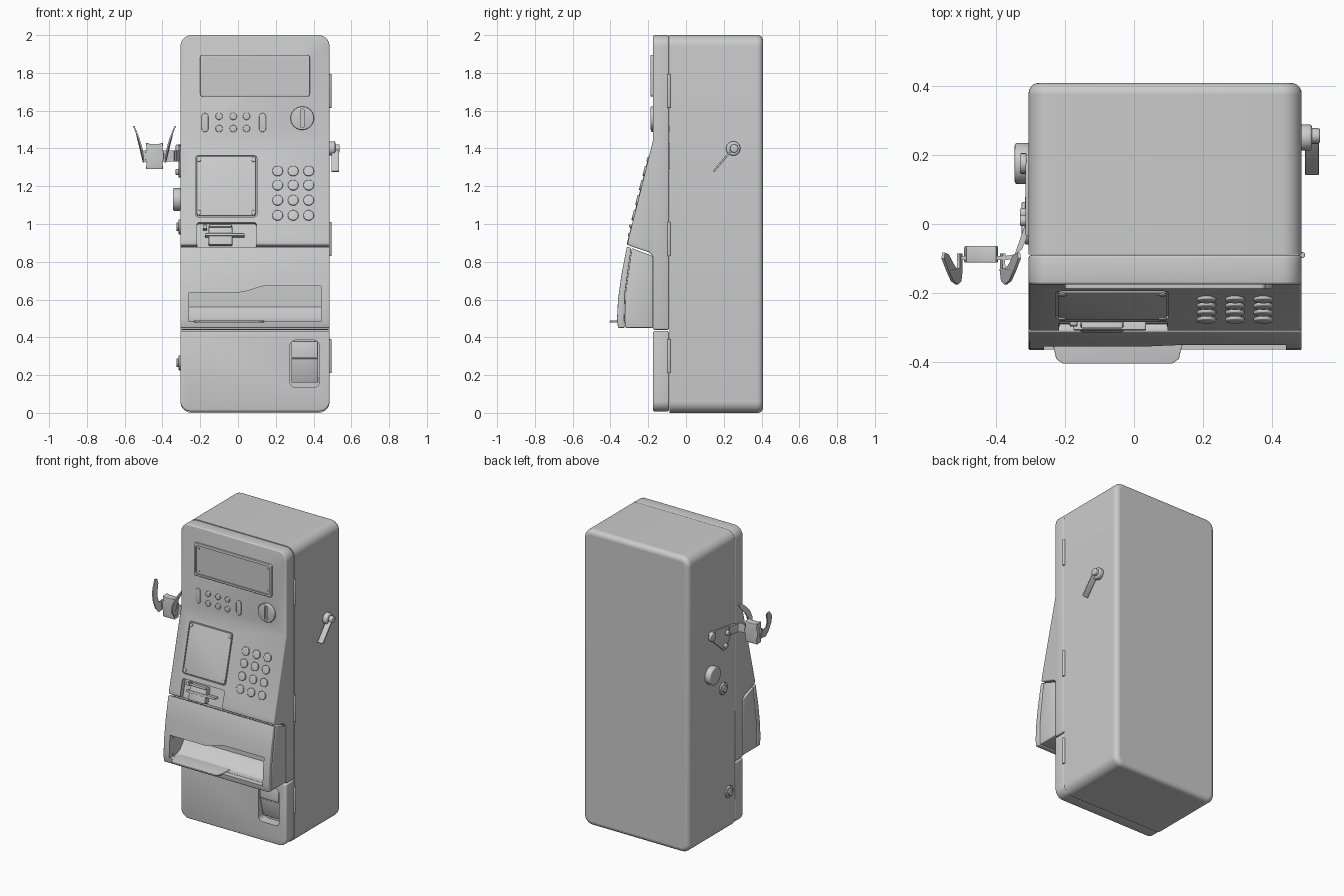
import bpy, bmesh, math
from math import sin, cos, pi, radians
from mathutils import Matrix, Vector

if "Cube" in bpy.data.objects:
    bpy.data.objects.remove(bpy.data.objects["Cube"])

grey = bpy.data.materials.new("plain_grey")
grey.use_nodes = True
grey.diffuse_color = (0.6, 0.6, 0.6, 1)
grey.node_tree.nodes["Principled BSDF"].inputs["Base Color"].default_value = (0.6, 0.6, 0.6, 1)

XL, XR = -0.305, 0.485          # cabinet sides
FRONT, SEAM, BACK = -0.175, -0.09, 0.408
TILT = math.atan(0.25)


def smooth(ob):
    bpy.ops.object.select_all(action="DESELECT")
    ob.select_set(True)
    bpy.context.view_layer.objects.active = ob
    bpy.ops.object.shade_smooth_by_angle(angle=radians(32))


def prism(name, pts, axis, a, b, bevel=0, corner=None, segs=3):
    """Extrude a 2D outline along an axis; corner = (edge test, radius)."""
    place = {"x": lambda p, t: (t, p[0], p[1]), "y": lambda p, t: (p[0], t, p[1]),
             "z": lambda p, t: (p[0], p[1], t)}[axis]
    bm = bmesh.new()
    lo = [bm.verts.new(place(p, a)) for p in pts]
    hi = [bm.verts.new(place(p, b)) for p in pts]
    bm.faces.new(lo)
    bm.faces.new(hi)
    for i in range(len(pts)):
        j = (i + 1) % len(pts)
        bm.faces.new((lo[i], lo[j], hi[j], hi[i]))
    bmesh.ops.recalc_face_normals(bm, faces=bm.faces)
    if corner:
        test, radius = corner
        edges = [e for e in bm.edges if test(e.verts[0].co, e.verts[1].co)]
        bmesh.ops.bevel(bm, geom=edges, offset=radius, segments=8, profile=0.5, affect="EDGES")
    if bevel:
        edges = [e for e in bm.edges if e.calc_face_angle(0) > radians(40)]
        bmesh.ops.bevel(bm, geom=edges, offset=bevel, segments=segs, profile=0.5,
                        affect="EDGES", clamp_overlap=True)
    me = bpy.data.meshes.new(name)
    bm.to_mesh(me)
    bm.free()
    ob = bpy.data.objects.new(name, me)
    bpy.context.collection.objects.link(ob)
    me.materials.append(grey)
    smooth(ob)
    return ob


def cut(ob, *cutters):
    for c in cutters:
        m = ob.modifiers.new("cut", "BOOLEAN")
        m.operation, m.object, m.solver = "DIFFERENCE", c, "EXACT"
    bpy.context.view_layer.update()
    ev = ob.evaluated_get(bpy.context.evaluated_depsgraph_get())
    me = bpy.data.meshes.new_from_object(ev)
    ob.modifiers.clear()
    ob.data = me
    smooth(ob)


def drop(*obs):
    for o in obs:
        bpy.data.objects.remove(o)


def rounded(w, h, r, cx=0, cz=0, n=5):
    out = []
    for k, (sx, sz) in enumerate(((1, 1), (-1, 1), (-1, -1), (1, -1))):
        for i in range(n + 1):
            t = (k + i / n) * pi / 2
            out.append((cx + sx * (w / 2 - r) + r * cos(t), cz + sz * (h / 2 - r) + r * sin(t)))
    return out


def circle(r, cx=0, cz=0, n=24):
    return [(cx + r * cos(2 * pi * i / n), cz + r * sin(2 * pi * i / n)) for i in range(n)]


def on_slope(ob, x, z):
    ob.matrix_world = Matrix.Translation((x, FRONT - (1.44 - z) * 0.25, z)) @ Matrix.Rotation(-TILT, 4, "X")
    return ob


def along_y(p, q):
    return abs(p.x - q.x) < 1e-4 and abs(p.z - q.z) < 1e-4


# Cabinet body
rear = [(SEAM + .002, 0), (BACK, 0), (BACK, 2), (SEAM + .002, 2)]
body = prism("cabinet_body", rear, "x", XL, XR, corner=(along_y, .06))
bm = bmesh.new()
bm.from_mesh(body.data)
rim = [e for e in bm.edges if all(v.co.y > BACK - 1e-3 for v in e.verts)]
bmesh.ops.bevel(bm, geom=rim, offset=.03, segments=5, profile=.5, affect="EDGES")
bm.to_mesh(body.data)
bm.free()
smooth(body)

# Upper door with sloping console
console = [(SEAM, .44), (FRONT, .44), (FRONT, .83), (-.195, .85), (-.285, .88), (-.31, .89),
           (-.305, .92), (FRONT, 1.44), (FRONT, 2), (SEAM, 2)]
upper = prism("upper_door", console, "x", XL, XR, .008,
              (lambda p, q: along_y(p, q) and p.z > 1.9, .06))
card_cut = on_slope(prism("card_cutter", rounded(.315, .13, .012), "y", -.1, .035), -.06, .945)
coin_cut = prism("coin_cutter", rounded(.13, .13, .06, .34, 1.56), "y", -.3, FRONT + .006)
panel_cut = on_slope(prism("panel_cutter", rounded(.325, .335, .016), "y", -.1, .008), -.0625, 1.2)
cut(upper, card_cut, coin_cut, panel_cut)
drop(card_cut, coin_cut, panel_cut)

# Lower door with coin return
lower = prism("lower_door", [(SEAM, .008), (FRONT, .008), (FRONT, .433), (SEAM, .433)], "x", XL, XR,
              .008, (lambda p, q: along_y(p, q) and p.z < .1, .055))
hole = prism("return_cutter", rounded(.155, .25, .03, .3525, .26), "y", -.3, -.11)
cut(lower, hole)
drop(hole)
prism("return_flap", [(-.165, .285), (-.15, .292), (-.12, .165), (-.135, .16)], "x", .282, .423, .002)
prism("return_hood", [(-.172, .292), (-.166, .38), (-.11, .38), (-.11, .292)], "x", .282, .423, .004)

# Tray housing: rear box and curved front cover
box = prism("tray_box", [(FRONT, .45), (-.322, .45), (-.325, .5), (-.32, .64), (-.287, .872), (FRONT, .83)],
            "x", XL, XR, .006)
cover = prism("tray_cover", [(-.324, .45), (-.36, .45), (-.365, .5), (-.36, .6), (-.342, .73),
                             (-.313, .88), (-.289, .874), (-.322, .64), (-.327, .5)], "x", XL, XR, .006)
mouth = [(-.26, .485), (.44, .485), (.44, .672), (.14, .672), (.11, .665), (.04, .643), (.01, .638), (-.26, .638)]
tray_hole = prism("mouth_cutter", mouth, "y", -.5, -.2)
cut(box, tray_hole)
cut(cover, tray_hole)
drop(tray_hole)

# Tray shelf lip with raised rim
lip = [(-.235, -.345), (-.225, -.39), (-.205, -.404), (.11, -.404), (.13, -.39), (.14, -.345), (.14, -.21), (-.235, -.21)]
prism("tray_shelf", lip, "z", .478, .488, .002)
prism("tray_back_step", [(-.29, .485), (-.25, .5), (-.2, .56), (-.2, .485)], "x", -.26, .44)

# Display bezel
bezel = prism("display_bezel", rounded(.58, .222, .014, .09, 1.785), "y", -.188, -.17, .004)
glass = prism("bezel_cutter", rounded(.55, .19, .01, .09, 1.785), "y", -.3, -.181)
cut(bezel, glass)
drop(glass)
for sx in (-1, 1):
    for sz in (-1, 1):
        prism("display_screw", circle(.006, .09 + sx * .258, 1.785 + sz * .075, 10), "y", -.183, -.178)
        on_slope(prism("panel_screw", circle(.012, n=14), "y", -.008, .006, .002),
                 -.0625 + sx * .145, 1.2 + sz * .14)

# Selection buttons and indicator slots
for x in (-.1, -.025, .045):
    for z in (1.57, 1.505):
        prism("round_button", circle(.019, x, z, 20), "y", -.184, -.17, .004)
for x in (-.175, .13):
    prism("indicator_slot", rounded(.036, .1, .0175, x, 1.537), "y", -.181, -.17, .003)

# Coin slot
disc = prism("coin_disc", circle(.062, .34, 1.56, 40), "y", -.188, -.165, .005)
slit = prism("slit_cutter", rounded(.018, .1, .008, .34, 1.56), "y", -.3, -.172)
cut(disc, slit)
drop(slit)

# Information panel and keypad
on_slope(prism("information_panel", rounded(.313, .323, .012), "y", -.003, .02, .003), -.0625, 1.2)
for x in (.21, .292, .374):
    for z in (1.28, 1.205, 1.125, 1.045):
        on_slope(prism("key", circle(.028), "y", -.009, .01, .004), x, z)

# Card reader
on_slope(prism("card_guide", rounded(.125, .105, .008), "y", -.002, .04, .004), -.0925, .942)
on_slope(prism("card_slot_bar", rounded(.21, .014, .006), "y", -.008, .04, .002), -.07, .943)
on_slope(prism("card_light", rounded(.022, .022, .004), "y", -.006, .04, .003), -.175, .985)
on_slope(prism("card_lip", rounded(.12, .014, .006), "y", -.014, .03, .003), -.0925, .988)

# Hinges
for z in (1.705, .92, .3):
    prism("hinge", circle(.009, XR + .001, SEAM, 14), "z", z - .09, z + .09, .002)

# Lever handle on the left side
prism("lever_collar", circle(.038, .25, 1.4), "x", .48, .515, .008)
prism("lever_knob", circle(.022, .255, 1.4), "x", .51, .538, .005)
d = Vector((-.105, -.122)).normalized()
n = Vector((-d.y, d.x)) * .005
p, q = Vector((.24, 1.39)), Vector((.145, 1.277))
prism("lever_blade", [p + n, q + n, q - n, p - n], "x", .495, .535, .002)

# Locks and dial on the right side
prism("side_dial", circle(.06, .175, 1.13, 32), "x", -.345, -.3, .008)
for y, z in ((.04, .985), (-.02, .265)):
    prism("lock_ring", circle(.04, y, z), "x", -.315, -.3, .004)
    prism("lock_barrel", circle(.023, y, z), "x", -.325, -.3, .003)

# Handset hook: plate, bolt, curved arm
prism("hook_plate", [(.2, 1.41), (.16, 1.35), (.04, 1.245), (.015, 1.25), (-.035, 1.33), (-.035, 1.39), (.17, 1.42)],
      "x", -.314, -.303, .002)
for y, z, r in ((.175, 1.39, .03), (.03, 1.275, .016), (.01, 1.355, .016)):
    prism("hook_bolt", circle(r, y, z, 20), "x", -.33, -.31, .005)
arm = [(-.308, -.01), (-.312, -.045), (-.325, -.075), (-.345, -.088), (-.37, -.092), (-.5, -.092)]
inner = [(-.5, -.104), (-.37, -.104), (-.34, -.1), (-.318, -.085), (-.322, -.05), (-.318, -.01)]
inner[2:5] = [(-.34, -.1), (-.334, -.084), (-.322, -.05)]
prism("hook_arm", arm + inner, "z", 1.33, 1.39)

# Cradle saddle and horns
waist = [(-.487, 1.29), (-.397, 1.29), (-.4, 1.325), (-.393, 1.345), (-.393, 1.375), (-.4, 1.395),
         (-.397, 1.43), (-.42, 1.424), (-.464, 1.424), (-.487, 1.43), (-.484, 1.395), (-.491, 1.375), (-.491, 1.345), (-.484, 1.325)]
prism("cradle_saddle", waist, "y", -.112, -.064, .004)
leaf = [(-.085, 1.33), (-.135, 1.325), (-.165, 1.36), (-.175, 1.41), (-.165, 1.455), (-.135, 1.49), (-.1, 1.52),
        (-.083, 1.515), (-.088, 1.49), (-.115, 1.455), (-.13, 1.42), (-.128, 1.39), (-.11, 1.385), (-.085, 1.39)]
for side, name in ((-1, "outer_horn"), (1, "inner_horn")):
    horn = prism(name, leaf, "x", -.004, .004)
    for v in horn.data.vertices:
        v.co.x += -.442 + side * (.058 + 1.1 * max(0, v.co.z - 1.33) ** 2 + .07 * (v.co.z - 1.33))
